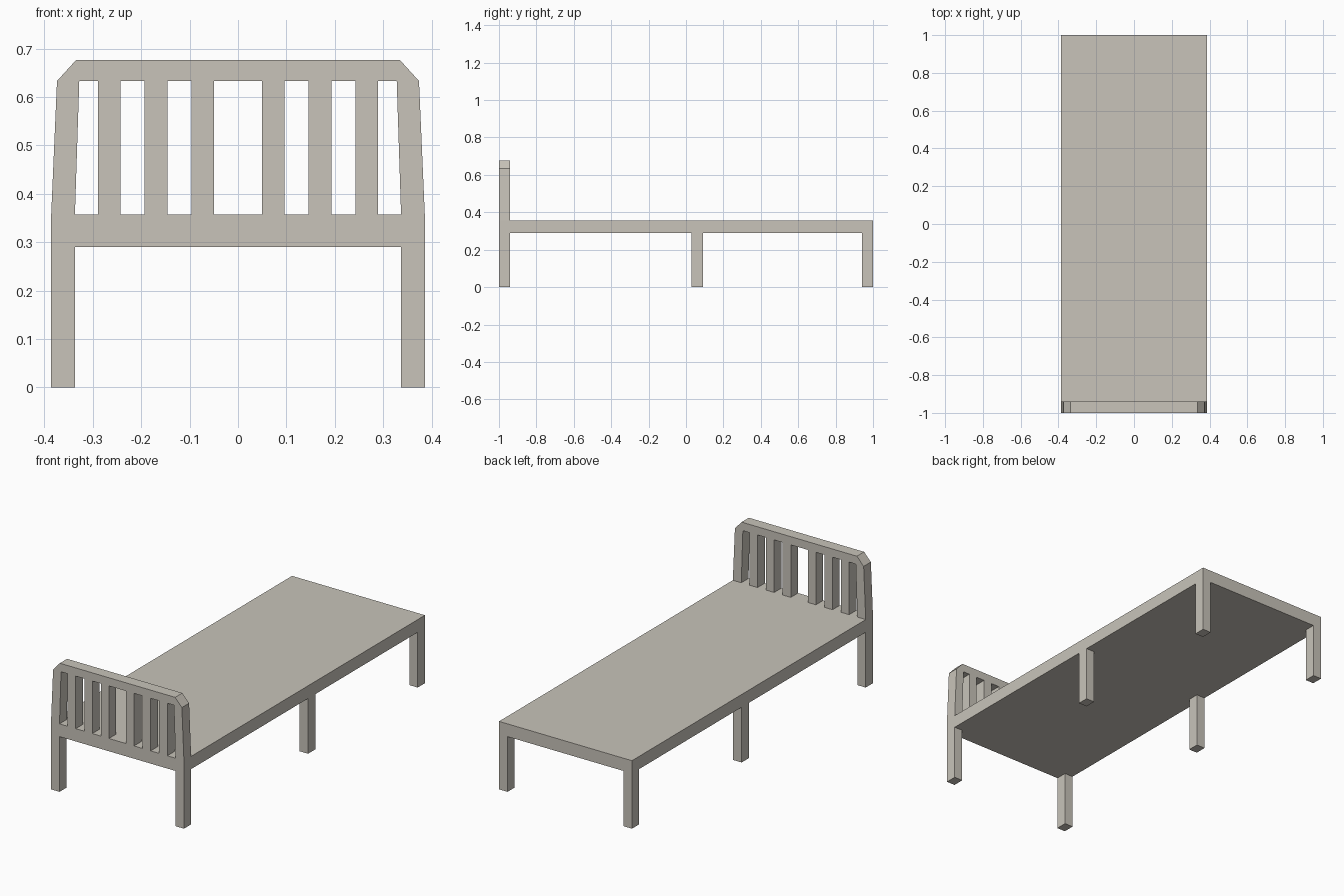
import bpy

if "Cube" in bpy.data.objects:
    bpy.data.objects.remove(bpy.data.objects["Cube"])

wood = bpy.data.materials.new("warm_grey_paint")
wood.diffuse_color = (0.58, 0.55, 0.49, 1)
wood.use_nodes = True
wood.node_tree.nodes["Principled BSDF"].inputs["Base Color"].default_value = wood.diffuse_color

W = 0.386             # half width
L = 1.0               # half length
T = 0.06              # thickness along y
LEG = 0.049           # leg width
Z0, Z1 = 0.29, 0.357  # underside and top of the deck
ZR, ZT = 0.633, 0.676 # underside and top of the head rail


def prism(name, profile, y0, y1):
    """Extrude an x-z outline from y0 to y1."""
    n = len(profile)
    verts = [(x, y, z) for y in (y0, y1) for x, z in profile]
    faces = [tuple(range(n)), tuple(range(2 * n - 1, n - 1, -1))]
    faces += [(i, i + n, (i + 1) % n + n, (i + 1) % n) for i in range(n)]
    me = bpy.data.meshes.new(name)
    me.from_pydata(verts, [], faces)
    me.materials.append(wood)
    ob = bpy.data.objects.new(name, me)
    bpy.context.collection.objects.link(ob)
    return ob


def box(name, x0, x1, y0, y1, z0, z1):
    return prism(name, [(x0, z0), (x1, z0), (x1, z1), (x0, z1)], y0, y1)


# Flat deck
box("deck", -W, W, -L, L, Z0, Z1)

# Three pairs of legs
for label, y in (("front", -L), ("middle", 0.03), ("back", L - T)):
    box(label + "_leg_left", -W, -W + LEG, y, y + T, 0, Z0)
    box(label + "_leg_right", W - LEG, W, y, y + T, 0, Z0)

# Headboard arch: tapered posts and chamfered top rail
right = [(W - LEG, Z1), (W, Z1), (0.374, ZR), (0.335, ZT)]
left = [(-x, z) for x, z in reversed(right)]
arch = right + left + [(-0.328, ZR), (0.328, ZR)]
prism("headboard_arch", arch, -L, -L + T)

# Six headboard slats, mirrored about the wide middle gap
for side in (-1, 1):
    for i in range(3):
        c = side * (0.073 + i * 0.0965)
        box("headboard_slat", c - 0.0235, c + 0.0235, -L, -L + T, Z1, ZR)
